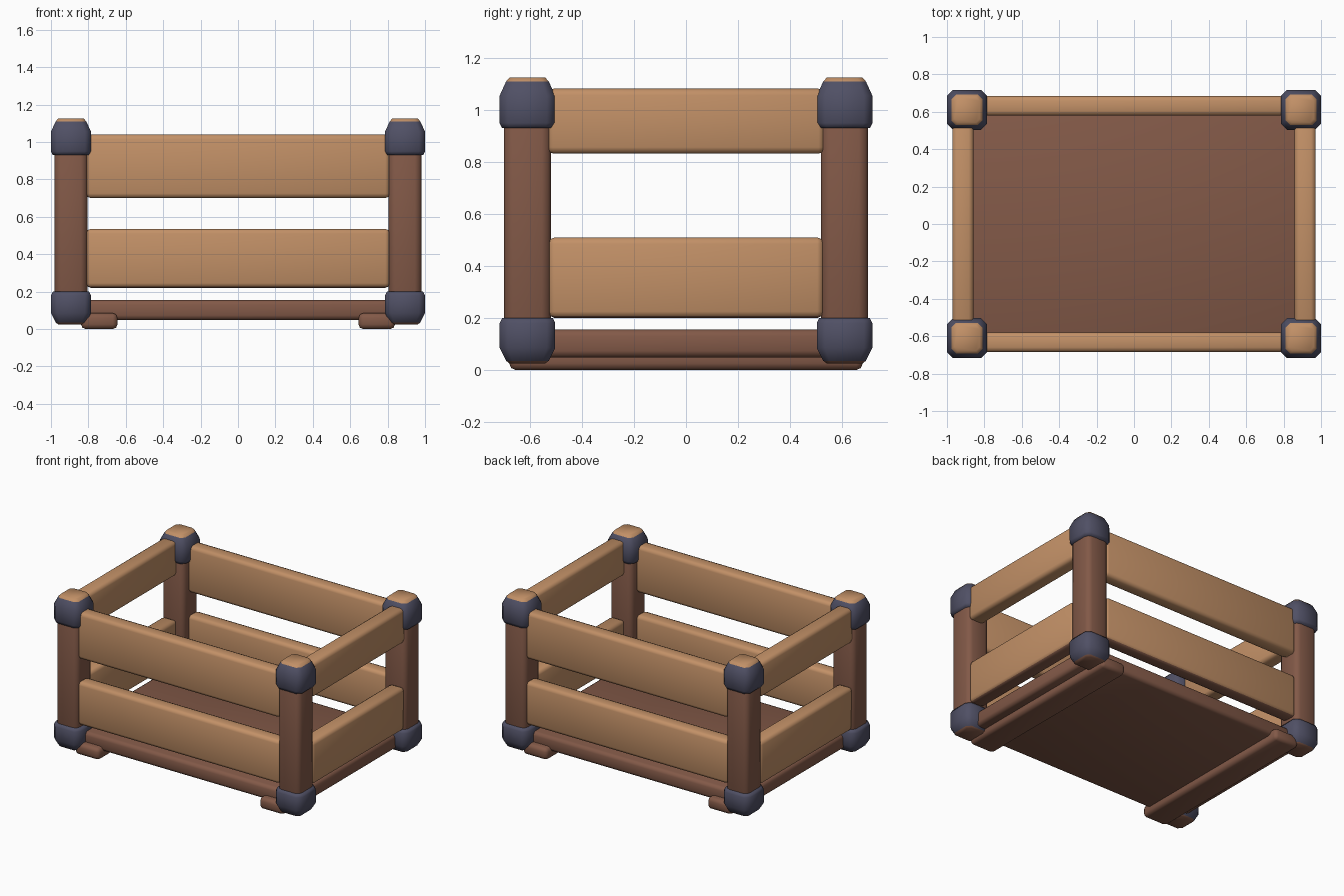
import bpy
import bmesh

cube = bpy.data.objects.get("Cube")
if cube:
    bpy.data.objects.remove(cube, do_unlink=True)


def material(name, rgb):
    m = bpy.data.materials.new(name)
    m.use_nodes = True
    m.diffuse_color = (*rgb, 1)
    m.node_tree.nodes["Principled BSDF"].inputs["Base Color"].default_value = (*rgb, 1)
    return m


tan = material("light_wood", (0.54, 0.28, 0.135))
brown = material("dark_wood", (0.225, 0.1, 0.064))
metal = material("blue_grey_metal", (0.08, 0.08, 0.13))


def finish(name, bm, mats):
    bmesh.ops.recalc_face_normals(bm, faces=bm.faces)
    for f in bm.faces:
        f.smooth = True
    mesh = bpy.data.meshes.new(name)
    bm.to_mesh(mesh)
    bm.free()
    for m in mats:
        mesh.materials.append(m)
    obj = bpy.data.objects.new(name, mesh)
    bpy.context.collection.objects.link(obj)
    return obj


def beam(name, centre, size, bevel, mat, under=None):
    """Rounded beam, optionally with a second colour on its underside."""
    bm = bmesh.new()
    bmesh.ops.create_cube(bm, size=1)
    for v in bm.verts:
        v.co = [c + p * s for c, p, s in zip(centre, v.co, size)]
    bmesh.ops.bevel(bm, geom=bm.edges[:], offset=bevel, segments=2,
                    profile=0.5, affect='EDGES')
    bm.normal_update()
    if under:
        for f in bm.faces:
            if f.normal.z < -0.8:
                f.material_index = 1
    return finish(name, bm, [mat, under] if under else [mat])


def cap(name, x, y, levels, end_mat, is_end):
    """Corner cap lofted from chamfered squares given as (height, half width)."""
    bm = bmesh.new()
    rings = []
    for z, h in levels:
        c = h * 0.7
        pts = [(h, -c), (h, c), (c, h), (-c, h), (-h, c), (-h, -c), (-c, -h), (c, -h)]
        rings.append([bm.verts.new((x + px, y + py, z)) for px, py in pts])
    n = len(rings[0])
    for a, b in zip(rings, rings[1:]):
        for i in range(n):
            j = (i + 1) % n
            bm.faces.new((a[i], a[j], b[j], b[i]))
    bm.faces.new(rings[0])
    bm.faces.new(rings[-1])
    for f in bm.faces:
        if is_end(f.calc_center_median().z):
            f.material_index = 1
    return finish(name, bm, [metal, end_mat])


PX, PY = 0.893, 0.61
TOP = [(0.93, 0.097), (0.95, 0.107), (1.055, 0.107), (1.11, 0.082), (1.125, 0.068)]
LOW = [(0.025, 0.068), (0.035, 0.082), (0.085, 0.107), (0.18, 0.107), (0.2, 0.097)]

# Corner posts with their metal caps
for sx, side in ((1, "left"), (-1, "right")):
    for sy, end in ((-1, "front"), (1, "back")):
        tag = f"{end}_{side}"
        x, y = sx * PX, sy * PY
        beam(f"post_{tag}", (x, y, 0.57), (0.175, 0.18, 0.96), 0.035, brown)
        cap(f"top_cap_{tag}", x, y, TOP, tan, lambda z: z > 1.111)
        cap(f"bottom_cap_{tag}", x, y, LOW, brown, lambda z: z < 0.034)

# Long slats on front and back
for sy, end in ((-1, "front"), (1, "back")):
    y = sy * 0.632
    beam(f"upper_slat_{end}", (0, y, 0.87), (1.625, 0.105, 0.34), 0.025, tan)
    beam(f"lower_slat_{end}", (0, y, 0.378), (1.625, 0.105, 0.315), 0.025, tan, brown)

# Short slats and runners on the two sides
for sx, side in ((1, "left"), (-1, "right")):
    x = sx * 0.915
    beam(f"upper_slat_{side}", (x, 0, 0.957), (0.113, 1.07, 0.25), 0.025, tan)
    beam(f"lower_slat_{side}", (x, 0, 0.355), (0.113, 1.06, 0.31), 0.025, tan, brown)
    beam(f"runner_{side}", (sx * 0.742, 0, 0.0425), (0.195, 1.36, 0.085), 0.025, brown)

# Floor board
beam("floor", (0, 0, 0.102), (1.82, 1.26, 0.107), 0.025, brown)
